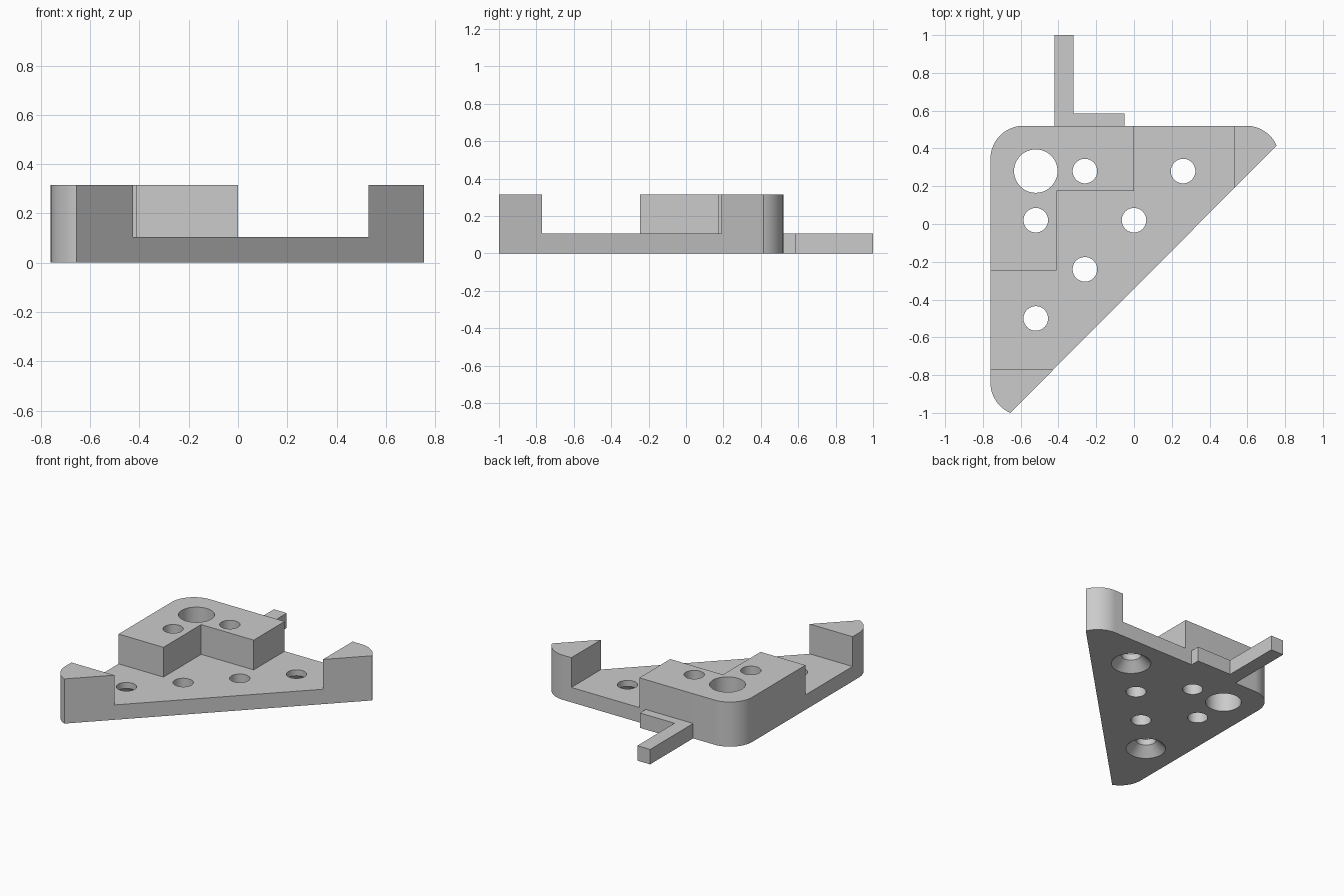
import bpy, bmesh
from math import sin, cos, radians, sqrt

if "Cube" in bpy.data.objects:
    bpy.data.objects.remove(bpy.data.objects["Cube"])

HEIGHT, FLOOR = 0.315, 0.105
LEFT, RIGHT, BACK, FRONT = -0.76, 0.755, 0.52, -1.0

grey = bpy.data.materials.new("light_grey")
grey.use_nodes = True
grey.diffuse_color = (0.6, 0.6, 0.6, 1)
grey.node_tree.nodes["Principled BSDF"].inputs["Base Color"].default_value = (0.6, 0.6, 0.6, 1)


def add_object(name, bm):
    bmesh.ops.recalc_face_normals(bm, faces=bm.faces)
    mesh = bpy.data.meshes.new(name)
    bm.to_mesh(mesh)
    bm.free()
    mesh.materials.append(grey)
    obj = bpy.data.objects.new(name, mesh)
    bpy.context.collection.objects.link(obj)
    return obj


def prism(name, outline, bottom, top):
    bm = bmesh.new()
    face = bm.faces.new([bm.verts.new((x, y, bottom)) for x, y in outline])
    side = bmesh.ops.extrude_face_region(bm, geom=[face])["geom"]
    verts = [v for v in side if isinstance(v, bmesh.types.BMVert)]
    bmesh.ops.translate(bm, verts=verts, vec=(0, 0, top - bottom))
    return add_object(name, bm)


def drill(name, x, y, r_bottom, r_top, bottom, top):
    bm = bmesh.new()
    bmesh.ops.create_cone(bm, cap_ends=True, segments=48, radius1=r_bottom,
                          radius2=r_top, depth=top - bottom)
    bmesh.ops.translate(bm, verts=bm.verts, vec=(x, y, (bottom + top) / 2))
    return add_object(name, bm)


def arc(cx, cy, r, start, end, steps=16):
    angles = [radians(start + (end - start) * i / steps) for i in range(steps + 1)]
    return [(cx + r * cos(a), cy + r * sin(a)) for a in angles]


def cut(target, cutter):
    cutter.hide_render = True
    mod = target.modifiers.new("cut", "BOOLEAN")
    mod.operation, mod.solver, mod.object = "DIFFERENCE", "EXACT", cutter
    bpy.context.view_layer.objects.active = target
    bpy.ops.object.modifier_apply(modifier=mod.name)
    bpy.data.objects.remove(cutter)


# Triangular body with three rounded corners, symmetric about its diagonal
R = 0.175
reach = sqrt(R**2 - 0.07**2)
tip = 23.6
outline = (arc(RIGHT - reach, BACK - R, R, tip, 90)
           + arc(LEFT + R, BACK - R, R, 90, 180)
           + arc(LEFT + R, FRONT + reach, R, 180, 270 - tip))
body = prism("corner_bracket", outline, 0, HEIGHT)

# Lowered floor leaves the L-shaped block and the two end ears
cut(body, prism("floor_cutter", [
    (0, 0.7), (0.53, 0.7), (0.53, -0.77), (-0.9, -0.77),
    (-0.9, -0.245), (-0.41, -0.245), (-0.41, 0.175), (0, 0.175)], FLOOR, 0.5))

# Through holes: one large in the corner, six small on a triangular grid
P = 0.26
hx, hy = -0.52, 0.28
cut(body, drill("large_hole", hx, hy, 0.115, 0.115, -0.1, 0.5))
for i, j in [(1, 0), (3, 0), (0, 1), (2, 1), (1, 2), (0, 3)]:
    x, y = hx + i * P, hy - j * P
    cut(body, drill("small_hole", x, y, 0.065, 0.065, -0.1, 0.5))
    # Countersinks under the two outer holes
    if 3 in (i, j):
        cut(body, drill("countersink", x, y, 0.138, 0.065, -0.01, 0.063))

# Thin L-shaped arm on the back
arm = prism("back_arm", [
    (-0.42, BACK), (-0.05, BACK), (-0.05, 0.585), (-0.32, 0.585),
    (-0.32, 1.0), (-0.42, 1.0)], 0, FLOOR)

# Smooth the round walls while keeping hard edges
bpy.ops.object.select_all(action="DESELECT")
body.select_set(True)
bpy.context.view_layer.objects.active = body
bpy.ops.object.shade_smooth_by_angle(angle=radians(30))
